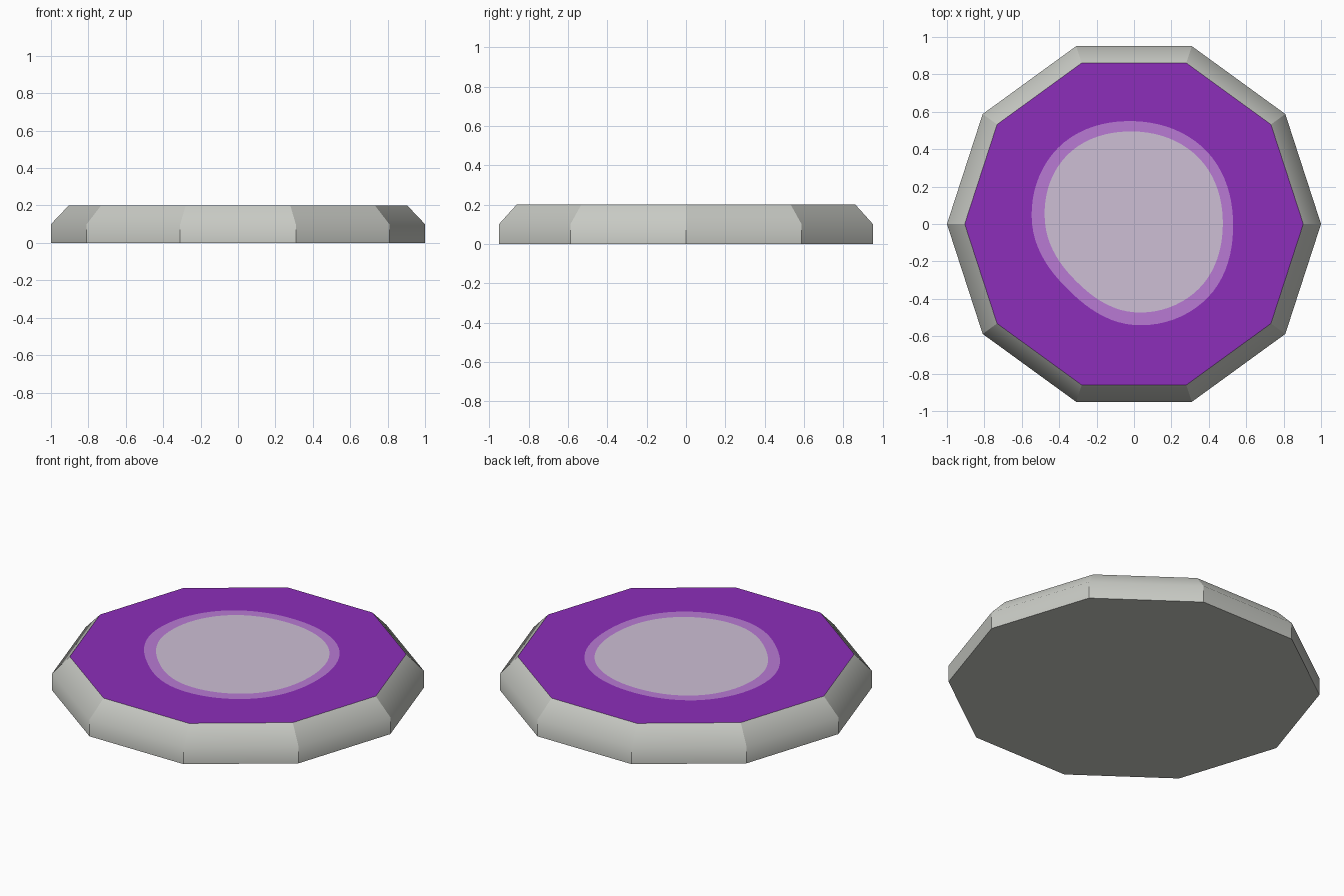
import bpy, bmesh, math

if "Cube" in bpy.data.objects:
    bpy.data.objects.remove(bpy.data.objects["Cube"])

SIDES, PER_SIDE = 10, 8
N = SIDES * PER_SIDE


def material(name, srgb):
    m = bpy.data.materials.new(name)
    lin = [((c / 255 + 0.055) / 1.055) ** 2.4 for c in srgb]
    m.diffuse_color = (*lin, 1)
    m.use_nodes = True
    m.node_tree.nodes["Principled BSDF"].inputs["Base Color"].default_value = m.diffuse_color
    return m


def blob_radius(r, t):
    """Smooth closed curve through radii given every 45 degrees."""
    s = t / (2 * math.pi) * len(r)
    i = int(s)
    f = s - i
    a, b, c, d = (r[(i + k) % len(r)] for k in (-1, 0, 1, 2))
    return b + 0.5 * f * (c - a + f * (2*a - 5*b + 4*c - d + f * (3*(b - c) + d - a)))


bm = bmesh.new()


def ring(count, z, radius):
    angles = [2 * math.pi * i / count for i in range(count)]
    return [bm.verts.new((radius(t) * math.cos(t), radius(t) * math.sin(t), z)) for t in angles]


def bridge(lo, hi, mat, smooth=False):
    n = len(lo)
    for i in range(n):
        j = (i + 1) % n
        f = bm.faces.new((lo[i], lo[j], hi[j], hi[i]))
        f.material_index, f.smooth = mat, smooth


# Ten-sided body: vertical wall and sloped rim
base = ring(SIDES, 0, lambda t: 1.0)
wall = ring(SIDES, 0.1, lambda t: 1.0)
rim = ring(SIDES, 0.2, lambda t: 0.905)
bm.faces.new(base[::-1])
bridge(base, wall, 0, True)
bridge(wall, rim, 0, True)

# Irregular round spot cut into the top face
OUTER = (0.53, 0.55, 0.55, 0.575, 0.545, 0.497, 0.54, 0.557)
INNER = (0.475, 0.495, 0.495, 0.513, 0.475, 0.435, 0.472, 0.49)
outer = ring(N, 0.2, lambda t: blob_radius(OUTER, t))
inner = ring(N, 0.2, lambda t: blob_radius(INNER, t))
for k in range(SIDES):
    arc = [outer[i % N] for i in range(k * PER_SIDE, (k + 1) * PER_SIDE + 1)]
    f = bm.faces.new([rim[k], rim[(k + 1) % SIDES]] + arc[::-1])
    f.material_index = 1
bridge(outer, inner, 2)
bm.faces.new(inner).material_index = 3

# Only the crease between wall and rim is smooth
wall_set = set(wall)
for e in bm.edges:
    e.smooth = all(v in wall_set for v in e.verts)

mesh = bpy.data.meshes.new("button_pad")
bm.to_mesh(mesh)
bm.free()
for m in (material("stone grey", (200, 202, 196)), material("purple", (140, 46, 186)),
          material("light purple", (184, 122, 212)), material("pale lilac", (205, 191, 213))):
    mesh.materials.append(m)
bpy.context.collection.objects.link(bpy.data.objects.new("button_pad", mesh))
